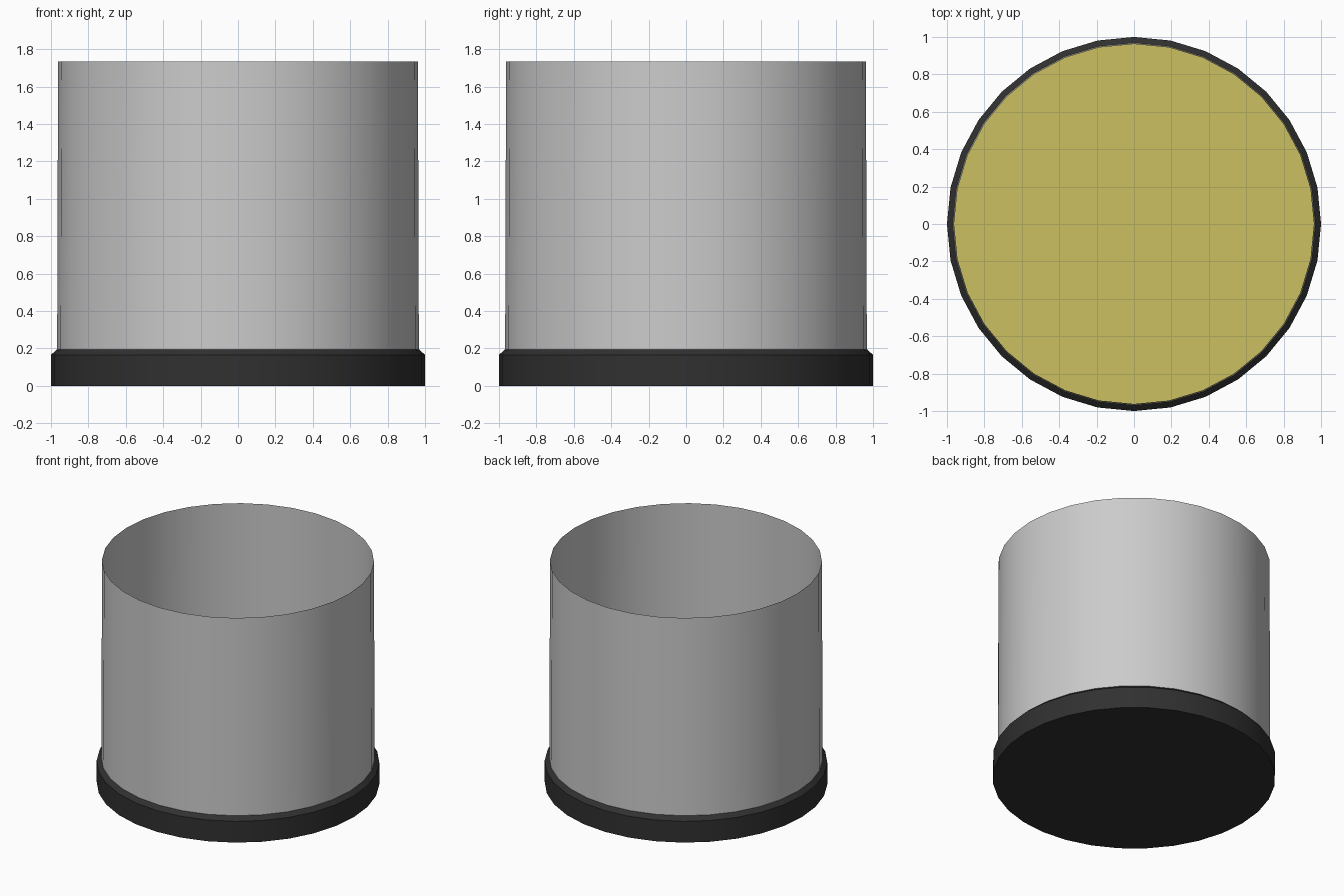
import bpy
import math

if "Cube" in bpy.data.objects:
    bpy.data.objects.remove(bpy.data.objects["Cube"])

SIDES = 32


def material(name, color):
    m = bpy.data.materials.new(name)
    m.diffuse_color = color
    m.use_nodes = True
    m.node_tree.nodes["Principled BSDF"].inputs["Base Color"].default_value = m.diffuse_color
    return m


def lathe(name, profile, mat=None, cap_bottom=False, cap_top=False):
    """Revolve (radius, z) points around z, with optional end caps."""
    verts = [(r * math.cos(2 * math.pi * i / SIDES),
              r * math.sin(2 * math.pi * i / SIDES), z)
             for r, z in profile for i in range(SIDES)]
    faces = []
    for k in range(len(profile) - 1):
        for i in range(SIDES):
            j = (i + 1) % SIDES
            a, b = k * SIDES, (k + 1) * SIDES
            faces.append((a + i, a + j, b + j, b + i))
    if cap_bottom:
        faces.append(tuple(reversed(range(SIDES))))
    if cap_top:
        last = (len(profile) - 1) * SIDES
        faces.append(tuple(range(last, last + SIDES)))
    mesh = bpy.data.meshes.new(name)
    mesh.from_pydata(verts, [], faces)
    obj = bpy.data.objects.new(name, mesh)
    bpy.context.collection.objects.link(obj)
    if mat:
        mesh.materials.append(mat)
    bpy.ops.object.select_all(action='DESELECT')
    obj.select_set(True)
    bpy.context.view_layer.objects.active = obj
    bpy.ops.object.shade_smooth_by_angle(angle=math.radians(30))
    return obj


dark = material("dark_base", (0.03, 0.03, 0.03, 1))
yellow = material("yellow_floor", (0.60, 0.53, 0.12, 1))

# Dark base with a chamfered upper edge
lathe("base", [(1.0, 0.0), (1.0, 0.166), (0.968, 0.195)], dark,
      cap_bottom=True)

# Yellow floor inside the wall
lathe("floor", [(0.968, 0.195)], yellow, cap_top=True)

# Thin open wall, tapering slightly upward
lathe("wall", [(0.967, 0.195), (0.962, 1.735)])
